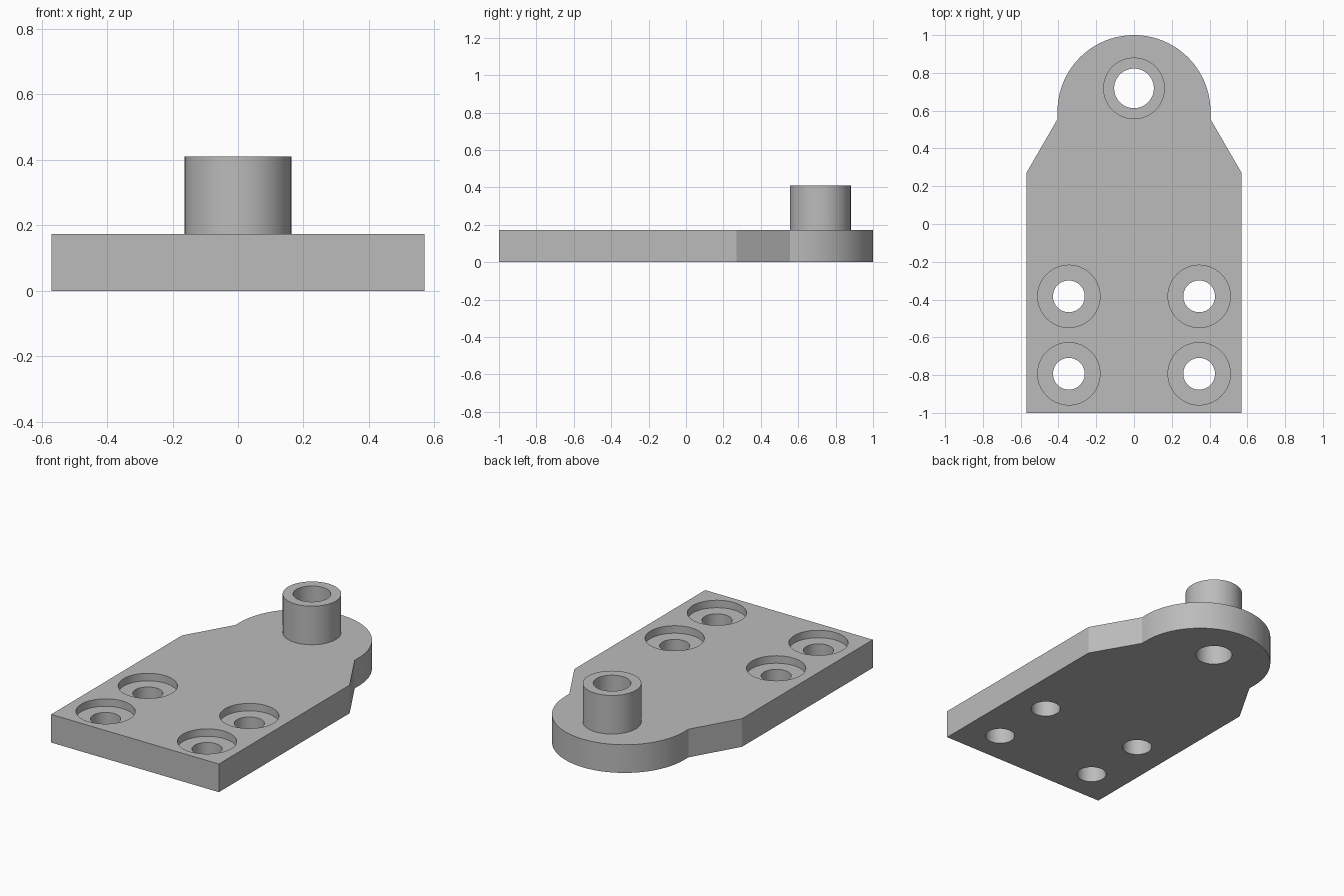
import bpy
import bmesh
from math import sin, cos, pi

if "Cube" in bpy.data.objects:
    bpy.data.objects.remove(bpy.data.objects["Cube"])

THICK = 0.173          # plate thickness
BOSS_TOP = 0.41
BOSS_Y = 0.718
BORE_FLOOR = 0.127     # floor of the counterbores
NOSE_R, NOSE_Y = 0.405, 0.595

grey = bpy.data.materials.new("plain grey")
grey.use_nodes = True
colour = (0.5, 0.5, 0.5, 1)
grey.diffuse_color = colour
grey.node_tree.nodes["Principled BSDF"].inputs["Base Color"].default_value = colour


def prism(name, outline, z0, z1):
    """Extrude a closed outline from z0 to z1."""
    bm = bmesh.new()
    face = bm.faces.new([bm.verts.new((x, y, z0)) for x, y in outline])
    top = bmesh.ops.extrude_face_region(bm, geom=[face])["geom"]
    bmesh.ops.translate(bm, vec=(0, 0, z1 - z0),
                        verts=[v for v in top if isinstance(v, bmesh.types.BMVert)])
    bmesh.ops.recalc_face_normals(bm, faces=bm.faces)
    mesh = bpy.data.meshes.new(name)
    bm.to_mesh(mesh)
    bm.free()
    mesh.materials.append(grey)
    obj = bpy.data.objects.new(name, mesh)
    bpy.context.collection.objects.link(obj)
    return obj


def arc(x, y, r, sweep, count):
    return [(x + r * cos(sweep * i / count), y + r * sin(sweep * i / count))
            for i in range(count + 1)]


def cylinder(name, x, y, r, z0, z1):
    return prism(name, arc(x, y, r, 2 * pi, 64)[:-1], z0, z1)


def combine(target, tool, operation):
    """Apply a boolean and discard the tool."""
    tool.hide_render = True
    mod = target.modifiers.new(operation, "BOOLEAN")
    mod.operation, mod.solver, mod.object = operation, "EXACT", tool
    bpy.context.view_layer.objects.active = target
    bpy.ops.object.modifier_apply(modifier=mod.name)
    bpy.data.objects.remove(tool)


# Plate with tapered shoulders and a round nose
outline = ([(-0.57, -1), (0.57, -1), (0.57, 0.27), (NOSE_R, 0.555)]
           + arc(0, NOSE_Y, NOSE_R, pi, 64)
           + [(-NOSE_R, 0.555), (-0.57, 0.27)])
plate = prism("mounting_plate", outline, 0, THICK)

# Hollow boss on the nose
combine(plate, cylinder("boss", 0, BOSS_Y, 0.163, THICK / 2, BOSS_TOP), "UNION")
combine(plate, cylinder("boss_hole", 0, BOSS_Y, 0.105, -0.1, 0.6), "DIFFERENCE")

# Four counterbored screw holes
for x in (-0.345, 0.345):
    for y in (-0.383, -0.793):
        combine(plate, cylinder("screw_hole", x, y, 0.084, -0.1, 0.3), "DIFFERENCE")
        combine(plate, cylinder("counterbore", x, y, 0.165, BORE_FLOOR, 0.3), "DIFFERENCE")

# Smooth round walls, crisp edges
bpy.ops.object.select_all(action="DESELECT")
plate.select_set(True)
bpy.context.view_layer.objects.active = plate
bpy.ops.object.shade_smooth_by_angle(angle=pi / 9)
